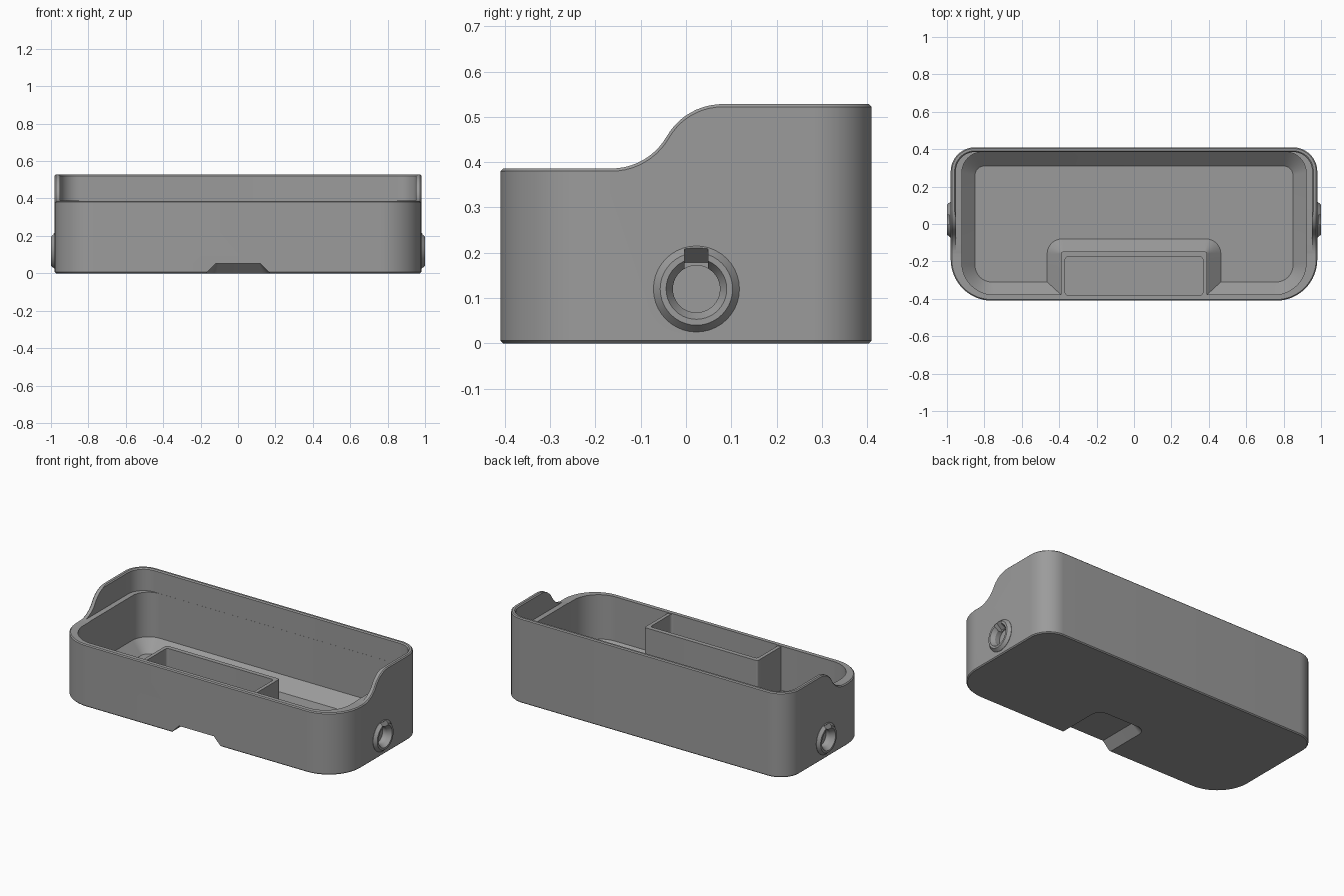
import bpy, bmesh, math
from math import sin, cos, pi

if "Cube" in bpy.data.objects:
    bpy.data.objects.remove(bpy.data.objects["Cube"])

grey = bpy.data.materials.new("plain grey")
grey.diffuse_color = (0.33, 0.33, 0.33, 1)
grey.use_nodes = True
grey.node_tree.nodes["Principled BSDF"].inputs["Base Color"].default_value = grey.diffuse_color


def loft(name, rings):
    """Closed solid through rings of equal point count."""
    bm = bmesh.new()
    vs = [[bm.verts.new(p) for p in r] for r in rings]
    n = len(vs[0])
    for a, b in zip(vs, vs[1:]):
        for i in range(n):
            j = (i + 1) % n
            bm.faces.new((a[i], a[j], b[j], b[i]))
    bm.faces.new(vs[0])
    bm.faces.new(vs[-1])
    bmesh.ops.recalc_face_normals(bm, faces=bm.faces)
    me = bpy.data.meshes.new(name)
    bm.to_mesh(me)
    bm.free()
    me.materials.append(grey)
    ob = bpy.data.objects.new(name, me)
    bpy.context.collection.objects.link(ob)
    return ob


def rounded(x, y0, y1, rf, rb, z, seg=12):
    """Rounded rectangle, half width x, front radius rf, back radius rb."""
    pts = []
    corners = ((x - rb, y1 - rb, rb, 0), (-x + rb, y1 - rb, rb, 1),
               (-x + rf, y0 + rf, rf, 2), (x - rf, y0 + rf, rf, 3))
    for cx, cy, r, q in corners:
        for i in range(seg + 1):
            a = (q + i / seg) * pi / 2
            pts.append((cx + r * cos(a), cy + r * sin(a), z))
    return pts


def apply(ob, mod):
    bpy.context.view_layer.objects.active = ob
    bpy.ops.object.modifier_apply(modifier=mod.name)


def combine(ob, other, op):
    mod = ob.modifiers.new("combine", 'BOOLEAN')
    mod.operation, mod.solver, mod.object = op, 'EXACT', other
    apply(ob, mod)
    bpy.data.objects.remove(other)


# Outer shell
body = loft("tray_body", [rounded(0.98, -0.41, 0.41, 0.22, 0.13, z, 16) for z in (0, 0.528)])

# Lowered front with an S-shaped step up to the back
low, high, y0, y1 = 0.386, 0.528, -0.165, 0.08
dy, dz = y1 - y0, high - low
th = 2 * math.atan(dz / dy)
R = dy / (2 * sin(th))
steps = [i * th / 10 for i in range(11)]
prof = [(-0.6, low)] + [(y0 + R * sin(t), low + R * (1 - cos(t))) for t in steps]
prof += [(y1 - R * sin(t), high - R * (1 - cos(t))) for t in reversed(steps[1:-1])]
prof += [(y1, high + 0.0005), (y1, 0.7), (-0.6, 0.7)]
combine(body, loft("step_cutter", [[(x, y, z) for y, z in prof] for x in (-1.2, 1.2)]), 'DIFFERENCE')

# Small chamfer on the outer rim and base
bev = body.modifiers.new("chamfer", 'BEVEL')
bev.width, bev.segments = 0.006, 1
bev.limit_method, bev.angle_limit = 'ANGLE', math.radians(50)
apply(body, bev)

# Main cavity with sloped foot, then the wider upper cavity leaving side ledges
combine(body, loft("cavity_cutter", [
    rounded(0.85, -0.31, 0.31, 0.09, 0.05, 0.04),
    rounded(0.92, -0.378, 0.385, 0.17, 0.11, 0.11),
    rounded(0.92, -0.378, 0.385, 0.17, 0.11, 0.7)]), 'DIFFERENCE')
combine(body, loft("upper_cutter", [
    rounded(0.953, -0.8, 0.3855, 0.1, 0.105, 0.388),
    rounded(0.953, -0.8, 0.3855, 0.1, 0.105, 0.521),
    rounded(0.960, -0.8, 0.3925, 0.1, 0.11, 0.529),
    rounded(0.960, -0.8, 0.3925, 0.1, 0.11, 0.7)]), 'DIFFERENCE')

# Front pocket on a sloped pedestal
combine(body, loft("pocket", [
    rounded(0.475, -0.392, -0.07, 0.005, 0.09, 0.03),
    rounded(0.39, -0.392, -0.147, 0.005, 0.012, 0.11),
    rounded(0.39, -0.392, -0.147, 0.005, 0.012, 0.381)]), 'UNION')
combine(body, loft("pocket_cutter", [
    rounded(0.368, -0.38, -0.175, 0.015, 0.015, z) for z in (0.09, 0.7)]), 'DIFFERENCE')

# Finger notch under the front edge
combine(body, loft("notch_cutter", [
    rounded(0.18, -0.8, -0.09, 0.01, 0.07, -0.01),
    rounded(0.12, -0.8, -0.15, 0.01, 0.012, 0.052)]), 'DIFFERENCE')

# Keyed round port on each side
PY, PZ = 0.023, 0.12


def circle(s, h, r, n=40):
    return [(s * (0.98 + h), PY + r * cos(2 * pi * i / n), PZ + r * sin(2 * pi * i / n))
            for i in range(n)]


def key(s, h, top):
    return [(s * (0.98 + h), PY + y, z) for y, z in
            ((-0.026, PZ), (0.026, PZ), (0.026, top), (-0.026, top))]


for s in (-1, 1):
    combine(body, loft("port_ring", [
        circle(s, -0.02, 0.095), circle(s, 0.002, 0.095), circle(s, 0.02, 0.08)]), 'UNION')
    combine(body, loft("port_cutter", [
        circle(s, -0.035, 0.052), circle(s, -0.005, 0.052),
        circle(s, 0.02, 0.067), circle(s, 0.03, 0.073)]), 'DIFFERENCE')
    combine(body, loft("key_cutter", [
        key(s, -0.03, 0.178), key(s, 0.01, 0.213), key(s, 0.03, 0.213)]), 'DIFFERENCE')

# Smooth rounded walls, sharp edges kept
bpy.ops.object.select_all(action='DESELECT')
body.select_set(True)
bpy.context.view_layer.objects.active = body
bpy.ops.object.shade_smooth_by_angle(angle=math.radians(25))
